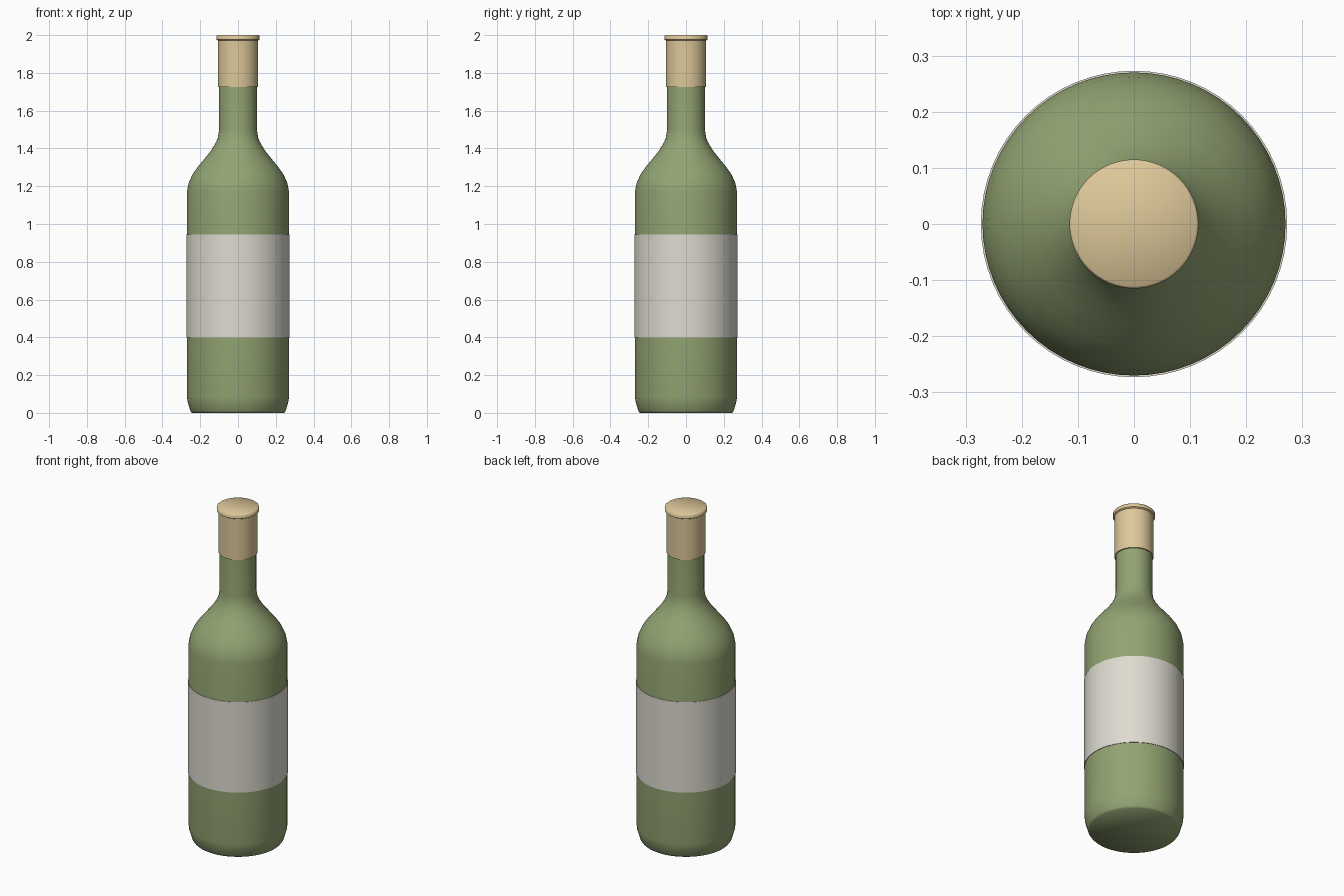
import bpy
import bmesh
import math

cube = bpy.data.objects.get("Cube")
if cube:
    bpy.data.objects.remove(cube, do_unlink=True)

SIDES = 64


def material(name, rgb):
    mat = bpy.data.materials.new(name)
    mat.use_nodes = True
    mat.diffuse_color = (*rgb, 1)
    mat.node_tree.nodes["Principled BSDF"].inputs["Base Color"].default_value = (*rgb, 1)
    return mat


def lathe(name, profile, mat, closed=False, sharp=30):
    """Spin a (radius, height) profile around the z axis."""
    bm = bmesh.new()
    verts = [bm.verts.new((r, 0, z)) for r, z in profile]
    pairs = list(zip(verts, verts[1:]))
    if closed:
        pairs.append((verts[-1], verts[0]))
    edges = [bm.edges.new(p) for p in pairs]
    bmesh.ops.spin(bm, geom=verts + edges, cent=(0, 0, 0), axis=(0, 0, 1),
                   angle=math.tau, steps=SIDES, use_merge=True)
    bmesh.ops.remove_doubles(bm, verts=bm.verts, dist=0.0001)
    bmesh.ops.recalc_face_normals(bm, faces=bm.faces)
    mesh = bpy.data.meshes.new(name)
    bm.to_mesh(mesh)
    bm.free()
    mesh.materials.append(mat)
    obj = bpy.data.objects.new(name, mesh)
    bpy.context.collection.objects.link(obj)
    bpy.ops.object.select_all(action="DESELECT")
    obj.select_set(True)
    bpy.context.view_layer.objects.active = obj
    bpy.ops.object.shade_smooth_by_angle(angle=math.radians(sharp))
    return obj


green = material("green_glass", (0.29, 0.37, 0.17))
cream = material("label_paper", (0.73, 0.71, 0.63))
tan = material("tan_cap", (0.73, 0.58, 0.32))

# Glass body: base, straight wall, curved shoulder and neck
lathe("bottle_body", [
    (0, 0), (0.245, 0), (0.252, 0.01), (0.267, 0.06), (0.27, 0.085),
    (0.27, 1.17), (0.262, 1.215), (0.242, 1.26), (0.215, 1.3), (0.18, 1.342),
    (0.148, 1.382), (0.123, 1.42), (0.107, 1.455), (0.1, 1.5),
    (0.1, 1.96), (0, 1.96)], green, sharp=80)

# Paper label wrapped around the wall
lathe("label", [(0.269, 0.4), (0.273, 0.4), (0.273, 0.945), (0.269, 0.945)],
      cream, closed=True)

# Cap sleeve with a slightly wider rim at the top
lathe("cap", [
    (0.098, 1.725), (0.107, 1.725), (0.107, 1.972), (0.115, 1.977),
    (0.115, 1.996), (0.111, 2), (0, 2)], tan, sharp=50)
